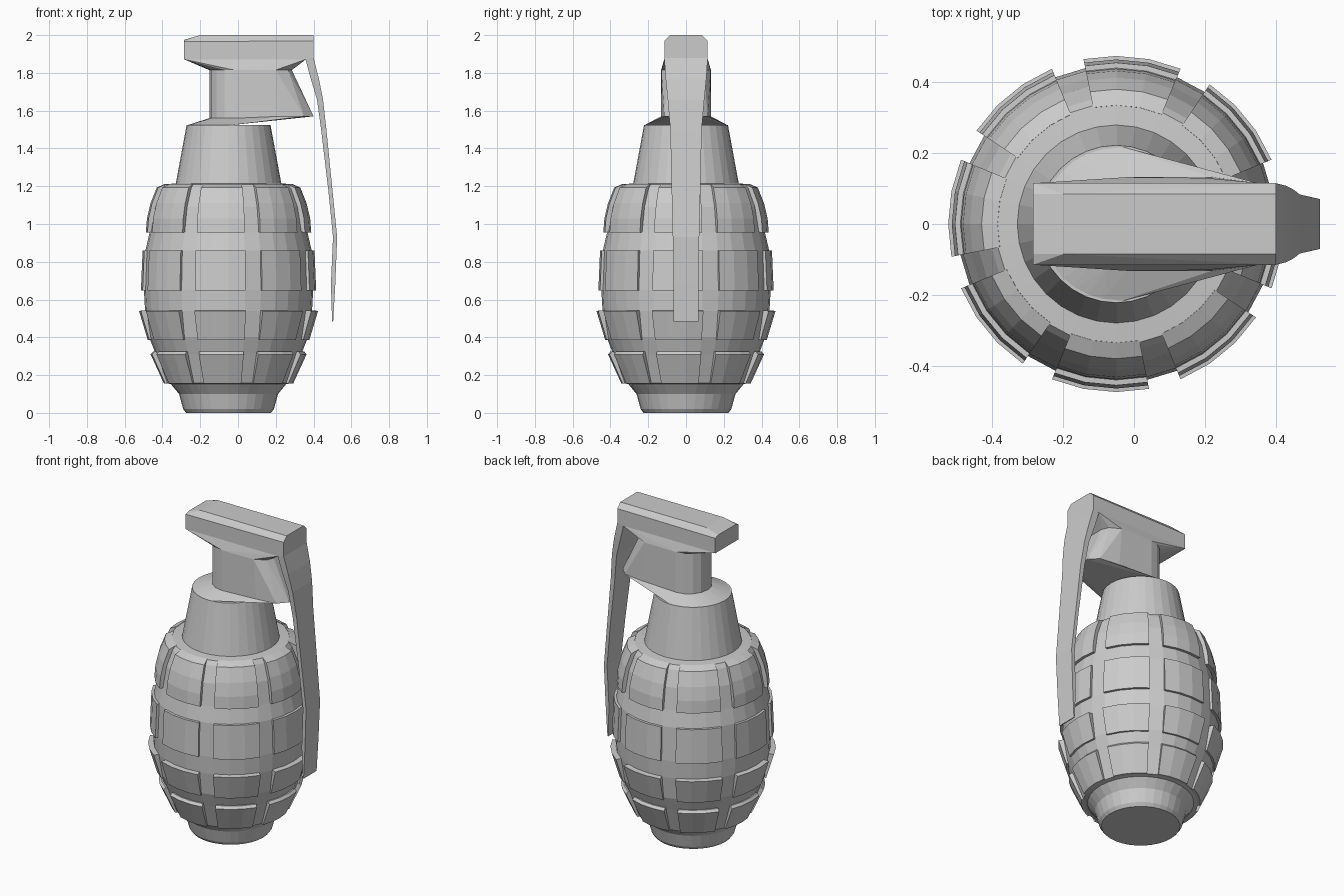
import bpy, bmesh
from math import cos, sin, radians

if "Cube" in bpy.data.objects:
    bpy.data.objects.remove(bpy.data.objects["Cube"])

CX = -0.05          # axis of the body
STEP = 11.25        # 32-sided body


def finish(name, bm):
    bmesh.ops.recalc_face_normals(bm, faces=bm.faces)
    me = bpy.data.meshes.new(name)
    bm.to_mesh(me)
    bm.free()
    ob = bpy.data.objects.new(name, me)
    bpy.context.collection.objects.link(ob)
    return ob


def ring_point(r, z, deg, cx=CX):
    a = radians(deg)
    return (cx + r * cos(a), r * sin(a), z)


def lathe(name, profile):
    bm = bmesh.new()
    rings = [[bm.verts.new(ring_point(r, z, i * STEP)) for i in range(32)]
             for r, z in profile]
    for a, b in zip(rings, rings[1:]):
        for i in range(32):
            j = (i + 1) % 32
            bm.faces.new((a[i], a[j], b[j], b[i]))
    bm.faces.new(rings[0])
    bm.faces.new(rings[-1])
    return finish(name, bm)


def pad_row(name, section):
    # eight raised pads, each three segments wide with a one-segment gap
    bm = bmesh.new()
    n = len(section)
    for k in range(8):
        start = 22.5 + 45 * k
        cols = [[bm.verts.new(ring_point(r, z, start + s * STEP)) for r, z in section]
                for s in range(4)]
        for a, b in zip(cols, cols[1:]):
            for i in range(n):
                j = (i + 1) % n
                bm.faces.new((a[i], a[j], b[j], b[i]))
        bm.faces.new(cols[0])
        bm.faces.new(cols[-1])
    return finish(name, bm)


def hull(name, points):
    bm = bmesh.new()
    for p in points:
        bm.verts.new(p)
    res = bmesh.ops.convex_hull(bm, input=bm.verts)
    junk = {e for e in res["geom_interior"] + res["geom_unused"]
            if isinstance(e, bmesh.types.BMVert)}
    bmesh.ops.delete(bm, geom=list(junk), context='VERTS')
    bmesh.ops.dissolve_limit(bm, angle_limit=radians(1), verts=bm.verts, edges=bm.edges)
    return finish(name, bm)


def mirrored(points):
    return [(x, s * y, z) for x, y, z in points for s in (1, -1)]


# body and neck
lathe("body", [(0.225, 0), (0.24, 0.02), (0.262, 0.10), (0.305, 0.152), (0.33, 0.157),
               (0.385, 0.31), (0.42, 0.40), (0.442, 0.54), (0.448, 0.65), (0.44, 0.86),
               (0.418, 0.955), (0.395, 1.09), (0.358, 1.185), (0.34, 1.21), (0.28, 1.215)])
lathe("neck", [(0.282, 1.20), (0.222, 1.525)])

# raised fragment pads
pad_row("pads_bottom", [(0.30, 0.157), (0.342, 0.155), (0.413, 0.31), (0.40, 0.325), (0.36, 0.325)])
pad_row("pads_lower", [(0.39, 0.39), (0.428, 0.387), (0.474, 0.54), (0.42, 0.545)])
pad_row("pads_middle", [(0.42, 0.65), (0.464, 0.648), (0.455, 0.86), (0.41, 0.862)])
pad_row("pads_upper", [(0.39, 0.96), (0.438, 0.955), (0.432, 1.03), (0.413, 1.11),
                       (0.38, 1.193), (0.335, 1.213), (0.33, 1.18)])

# fuze column: rounded at the back, slanted at the lever side
arc = [90 + 22.5 * i for i in range(9)]
col_top = [ring_point(0.132, 1.815, a, -0.02) for a in arc] + \
    mirrored([(0.20, 0.13, 1.815), (0.265, 0.095, 1.815), (0.285, 0.05, 1.815)])
col_bottom = [ring_point(0.132, 1.56, a, -0.02) for a in arc] + \
    mirrored([(0.22, 0.132, 1.57), (0.35, 0.115, 1.57), (0.40, 0.06, 1.57)])
hull("fuze_column", col_top + col_bottom)
hull("fuze_skirt", [ring_point(0.222, 1.522, 90 + STEP * i) for i in range(17)] + col_bottom)

# top bar with its tapered underside
hull("top_bar", mirrored([(-0.285, 0.115, 1.87), (-0.285, 0.115, 1.965), (-0.285, 0.085, 1.975),
                          (-0.20, 0.085, 2.0), (0.40, 0.085, 2.0), (0.40, 0.115, 1.97),
                          (0.40, 0.115, 1.88), (0.36, 0.115, 1.87)]))
hull("bar_underside", mirrored([(-0.285, 0.115, 1.872), (0.36, 0.115, 1.872)]) +
     [p for p in col_top])

# safety lever: outer x, inner x, half width, z
stations = [(0.40, 0.355, 0.115, 1.88), (0.428, 0.385, 0.108, 1.77), (0.45, 0.418, 0.097, 1.66),
            (0.468, 0.440, 0.083, 1.50), (0.50, 0.478, 0.076, 1.18), (0.525, 0.503, 0.07, 0.93),
            (0.515, 0.492, 0.067, 0.68), (0.504, 0.498, 0.065, 0.485)]
bm = bmesh.new()
loops = [[bm.verts.new(p) for p in ((o, -w, z), (o, w, z), (i, w, z), (i, -w, z))]
         for o, i, w, z in stations]
for a, b in zip(loops, loops[1:]):
    for k in range(4):
        bm.faces.new((a[k], a[(k + 1) % 4], b[(k + 1) % 4], b[k]))
bm.faces.new(loops[0])
bm.faces.new(loops[-1])
finish("safety_lever", bm)
